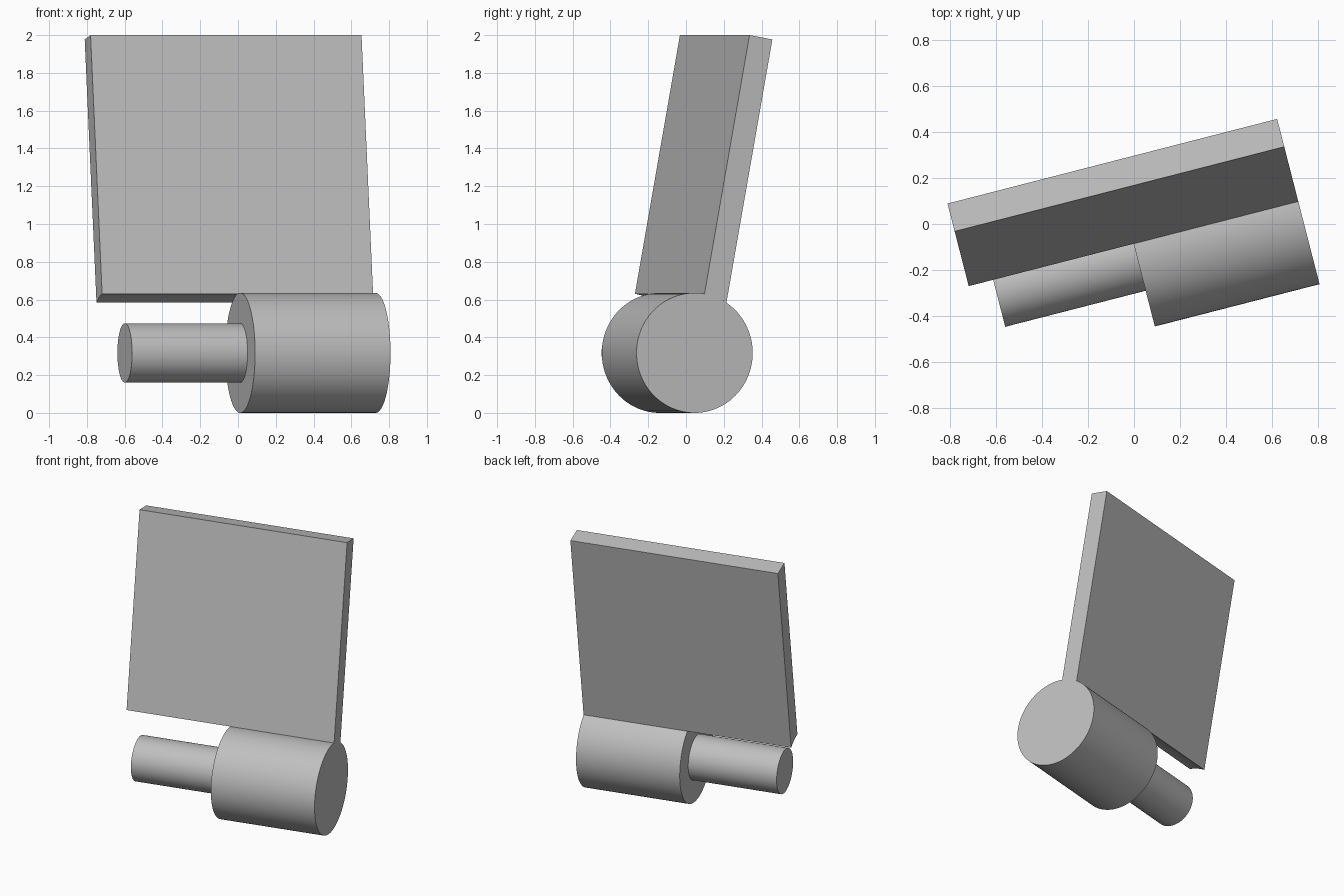
import bpy, bmesh, math
from mathutils import Matrix, Vector

if "Cube" in bpy.data.objects:
    bpy.data.objects.remove(bpy.data.objects["Cube"], do_unlink=True)

TURN = Matrix.Rotation(math.radians(14.4), 4, 'Z')
LEFT, STEP, RIGHT = -0.764, -0.023, 0.717     # stations along the pin
AXIS_Y, AXIS_Z, RADIUS = -0.137, 0.3175, 0.3175

grey = bpy.data.materials.new("plain_grey")
grey.use_nodes = True
colour = (0.52, 0.52, 0.52, 1)
grey.diffuse_color = colour
grey.node_tree.nodes["Principled BSDF"].inputs["Base Color"].default_value = colour


def extrude_x(name, profile, x0, x1):
    """Extrude a (y, z) outline from x0 to x1, then turn it in plan."""
    bm = bmesh.new()
    face = bm.faces.new([bm.verts.new((x0, y, z)) for y, z in profile])
    new = bmesh.ops.extrude_face_region(bm, geom=[face], use_keep_orig=True)["geom"]
    bmesh.ops.translate(bm, vec=(x1 - x0, 0, 0),
                        verts=[v for v in new if isinstance(v, bmesh.types.BMVert)])
    bmesh.ops.recalc_face_normals(bm, faces=bm.faces)
    bm.transform(TURN)
    mesh = bpy.data.meshes.new(name)
    bm.to_mesh(mesh)
    bm.free()
    mesh.materials.append(grey)
    obj = bpy.data.objects.new(name, mesh)
    bpy.context.collection.objects.link(obj)
    bpy.ops.object.select_all(action='DESELECT')
    obj.select_set(True)
    bpy.context.view_layer.objects.active = obj
    bpy.ops.object.shade_smooth_by_angle(angle=math.radians(30))
    return obj


def arc(radius, start, end, count):
    """Points on a circle about the pin axis, angles in degrees from +y."""
    angles = [math.radians(start + (end - start) * i / count) for i in range(count + 1)]
    return [(AXIS_Y + radius * math.cos(a), AXIS_Z + radius * math.sin(a)) for a in angles]


# Thick barrel and the thin pin on the same axis
extrude_x("barrel", arc(RADIUS, 0, 360, 96)[:-1], STEP, RIGHT)
extrude_x("pin", arc(0.157, 0, 360, 64)[:-1], -0.654, STEP)

# Leaning plate, its lower edge following the barrel surface
plate = [(0.163, 2.0)] + arc(RADIUS, 80.2, 56.8, 6) + [(0.288, 1.977)]
extrude_x("leaning_plate", plate, LEFT, RIGHT)
